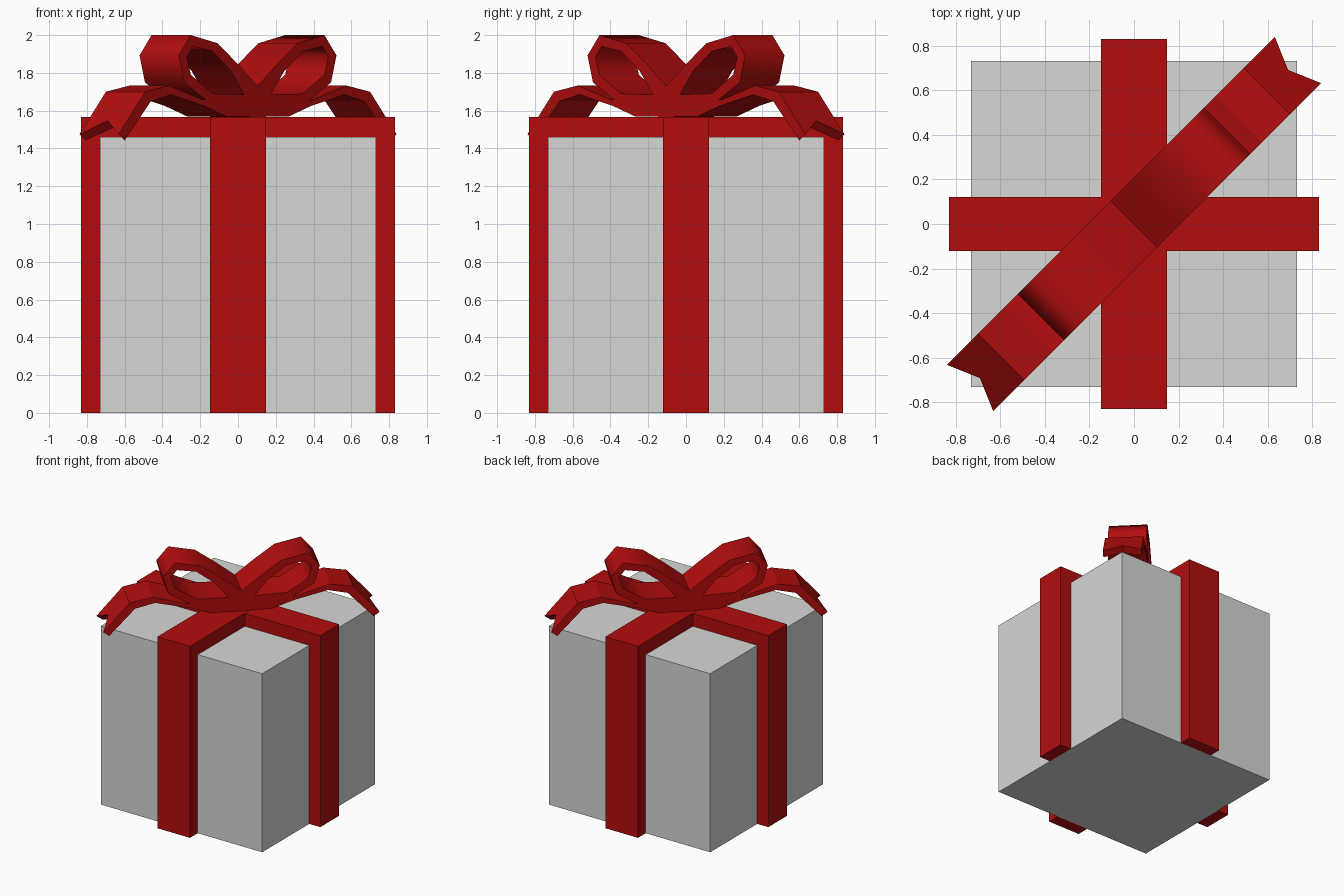
import bpy, bmesh, math
from mathutils import Vector

if "Cube" in bpy.data.objects:
    bpy.data.objects.remove(bpy.data.objects["Cube"])


def material(name, rgb):
    m = bpy.data.materials.new(name)
    m.diffuse_color = (*rgb, 1)
    m.use_nodes = True
    m.node_tree.nodes["Principled BSDF"].inputs["Base Color"].default_value = m.diffuse_color
    return m


RED = material("ribbon red", (0.45, 0.004, 0.004))
GREY = material("box light grey", (0.68, 0.68, 0.67))
W = 0.147                       # half width of the bow ribbon
D = math.sqrt(0.5)


def finish(bm, name, mat, angle=None):
    bmesh.ops.remove_doubles(bm, verts=bm.verts, dist=1e-4)
    bmesh.ops.recalc_face_normals(bm, faces=bm.faces)
    if angle:
        for f in bm.faces:
            f.smooth = True
        for e in bm.edges:
            e.smooth = e.calc_face_angle(3.0) < math.radians(angle)
    me = bpy.data.meshes.new(name)
    bm.to_mesh(me)
    bm.free()
    me.materials.append(mat)
    ob = bpy.data.objects.new(name, me)
    bpy.context.collection.objects.link(ob)
    return ob


def extrude_outline(name, pts, half, place):
    """Extrude a closed 2D outline symmetrically; place(a, b, h) maps to 3D."""
    bm = bmesh.new()
    f = bm.faces.new([bm.verts.new(place(a, b, -half)) for a, b in pts])
    ext = bmesh.ops.extrude_face_region(bm, geom=[f])["geom"]
    shift = Vector(place(0, 0, 2 * half))
    bmesh.ops.translate(bm, vec=shift, verts=[v for v in ext if isinstance(v, bmesh.types.BMVert)])
    return finish(bm, name, RED)


# Box
bm = bmesh.new()
bmesh.ops.create_cube(bm, size=1.46)
bmesh.ops.translate(bm, vec=(0, 0, 0.73), verts=bm.verts)
finish(bm, "gift_box", GREY)


# Two wrapping ribbons, inverted U shapes
def wrap(top):
    return [(-0.83, 0), (-0.83, top), (0.83, top), (0.83, 0),
            (0.73, 0), (0.73, 1.46), (-0.73, 1.46), (-0.73, 0)]


extrude_outline("ribbon_front_to_back", wrap(1.567), 0.147, lambda a, b, h: (h, a, b))
extrude_outline("ribbon_side_to_side", wrap(1.566), 0.122, lambda a, b, h: (a, h, b))


# Bow: profiles in (u, z), u along the diagonal, w across the ribbon
def P(u, w, z):
    return ((u + w) * D, (u - w) * D, z)


def quad(bm, *pts):
    bm.faces.new([bm.verts.new(P(*p)) for p in pts])


# Loops
outer = [(0, 1.73), (.147, 1.846), (.30, 1.957), (.50, 2.0), (.59, 1.893),
         (.55, 1.75), (.36, 1.64), (0, 1.60)]
inner = [(.10, 1.685), (.20, 1.81), (.34, 1.915), (.485, 1.94), (.53, 1.885),
         (.50, 1.79), (.34, 1.69), (.10, 1.685)]
bm = bmesh.new()
for s in (1, -1):
    for i in range(len(outer) - 1):
        for line in (outer, inner):
            (a, az), (b, bz) = line[i], line[i + 1]
            quad(bm, (s*a, -W, az), (s*b, -W, bz), (s*b, W, bz), (s*a, W, az))
        (a, az), (b, bz), (c, cz), (d, dz) = outer[i], outer[i+1], inner[i+1], inner[i]
        for w in (-W, W):
            quad(bm, (s*a, w, az), (s*b, w, bz), (s*c, w, cz), (s*d, w, dz))
    for w in (-W, W):           # solid knot between the loops
        quad(bm, (0, w, 1.73), (s*.10, w, 1.685), (0, w, 1.60))
finish(bm, "bow_loops", RED, 70)

# Tails with notched ends
upper = [(0, 1.66), (.235, 1.64), (.42, 1.66), (.665, 1.733), (.842, 1.70), (1.04, 1.475)]
lower = [(0, 1.567), (.235, 1.57), (.40, 1.625), (.65, 1.685), (.80, 1.65), (.995, 1.443)]


def notched(line):
    (a, az), (b, bz) = line[-2:]
    t = 0.68
    return line[:-1] + [(a + (b - a) * t, az + (bz - az) * t)]


bm = bmesh.new()
for s in (1, -1):
    for w in (-W, W):
        for line in (upper, lower):
            mid = notched(line)
            for i in range(len(line) - 1):
                (a, az), (b, bz), (c, cz) = line[i], line[i+1], mid[i+1]
                quad(bm, (s*a, w, az), (s*b, w, bz), (s*c, 0, cz), (s*a, 0, az))
        for i in range(len(upper) - 1):
            (a, az), (b, bz), (c, cz), (d, dz) = upper[i], upper[i+1], lower[i+1], lower[i]
            quad(bm, (s*a, w, az), (s*b, w, bz), (s*c, w, cz), (s*d, w, dz))
        (a, az), (b, bz) = upper[-1], lower[-1]
        (c, cz), (d, dz) = notched(lower)[-1], notched(upper)[-1]
        quad(bm, (s*a, w, az), (s*b, w, bz), (s*c, 0, cz), (s*d, 0, dz))
finish(bm, "bow_tails", RED, 20)
